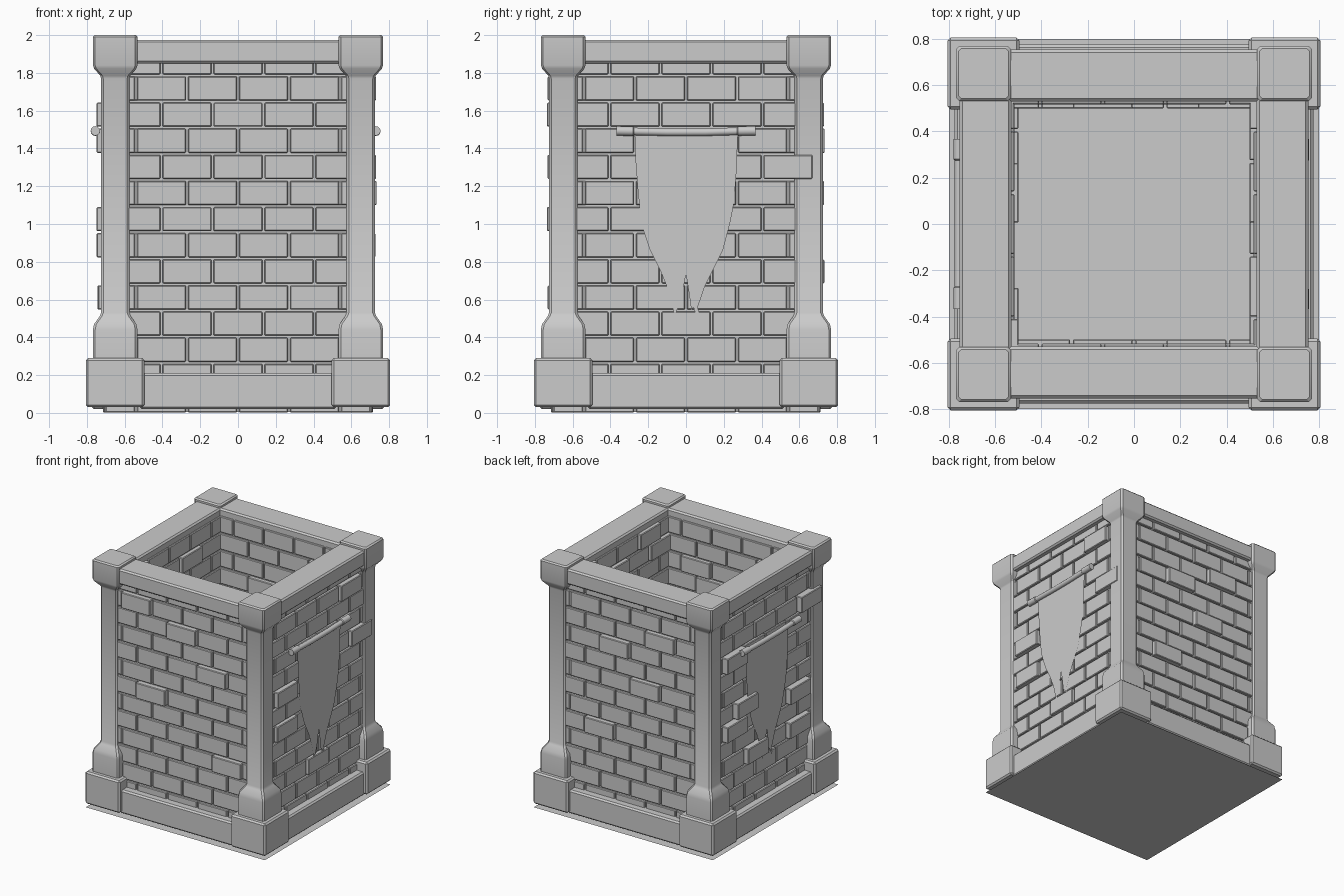
import bpy, bmesh, math, random
from mathutils import Matrix, Vector

if "Cube" in bpy.data.objects:
    bpy.data.objects.remove(bpy.data.objects["Cube"])

random.seed(4)


def finish(bm, name, bevel=0.0, smooth=None):
    bmesh.ops.recalc_face_normals(bm, faces=bm.faces)
    me = bpy.data.meshes.new(name)
    bm.to_mesh(me)
    bm.free()
    ob = bpy.data.objects.new(name, me)
    bpy.context.collection.objects.link(ob)
    if bevel:
        m = ob.modifiers.new("bevel", 'BEVEL')
        m.width, m.segments, m.limit_method = bevel, 1, 'ANGLE'
    if smooth:
        bpy.context.view_layer.objects.active = ob
        ob.select_set(True)
        bpy.ops.object.shade_smooth_by_angle(angle=smooth)
        ob.select_set(False)
    return ob


def add_box(bm, lo, hi):
    lo, hi = Vector(lo), Vector(hi)
    mat = Matrix.Translation((lo + hi) / 2) @ Matrix.Diagonal((*(hi - lo), 1))
    bmesh.ops.create_cube(bm, size=1, matrix=mat)


def box(name, lo, hi, bevel=0.0):
    bm = bmesh.new()
    add_box(bm, lo, hi)
    return finish(bm, name, bevel)


def turn(ob, angle):
    ob.rotation_euler.z = angle


# Thin ground slab, also the interior floor
bm = bmesh.new()
bmesh.ops.create_grid(bm, x_segments=1, y_segments=1, size=0.8)
finish(bm, "floor_sheet")

# Corner posts: chamfered square section swept through a flared profile
POST = [(0.28, .118), (0.44, .118), (0.47, .112), (0.512, .082), (0.53, .075),
        (1.77, .075), (1.785, .079), (1.823, .112), (1.84, .118),
        (1.99, .118), (2.0, .108)]


def corner_post(name, x, y):
    bm = bmesh.new()
    rings = []
    for z, h in POST:
        c = h - 0.012
        pts = [(h, -c), (h, c), (c, h), (-c, h), (-h, c), (-h, -c), (-c, -h), (c, -h)]
        rings.append([bm.verts.new((x + a, y + b, z)) for a, b in pts])
    for r0, r1 in zip(rings, rings[1:]):
        for i in range(8):
            j = (i + 1) % 8
            bm.faces.new((r0[i], r0[j], r1[j], r1[i]))
    bm.faces.new(rings[0])
    bm.faces.new(rings[-1])
    finish(bm, name, smooth=math.radians(30))


for sx, nx in ((-1, "left"), (1, "right")):
    for sy, ny in ((-1, "front"), (1, "back")):
        x, y = sx * .65, sy * .65
        corner_post(f"post_{ny}_{nx}", x, y)
        box(f"base_block_{ny}_{nx}", (x - .155, y - .155, .03), (x + .155, y + .155, .29), .012)

# Brick pattern constants: row height, brick length, visible joint
ROW, LEN, GAP = 0.1383, 0.27, 0.011

# Bricks standing proud of each wall: (row, position along the wall): amount
PROUD = {
    "front": {(12, -.405): .022, (11, 0): .022, (9, .27): .022, (7, -.27): .022,
              (4, .405): .022},
    "right": {(12, .405): .02, (9, .54): .02, (8, -.405): .02, (6, -.405): .015, (3, 0): .01},
    "back": {(11, .27): .02, (10, -.135): .02, (8, .135): .02, (5, -.27): .02},
    "left": {(11, .54): .035, (10, -.405): .035, (7, -.27): .035, (6, .405): .035,
             (6, -.405): .035, (4, -.135): .03, (4, .405): .03},
}

# Four walls, each modelled facing -y and turned into place
for n, side in enumerate(("front", "right", "back", "left")):
    angle = n * math.pi / 2
    turn(box(f"mortar_{side}", (-.69, -.692, .005), (.69, -.532, 1.9)), angle)

    bm = bmesh.new()
    for k in range(14):
        z0 = k * ROW - .006
        first = -2.5 if k % 2 == 0 else -2
        for i in range(6 if k % 2 == 0 else 5):
            c = round((first + i) * LEN, 3)
            out = .712 + random.uniform(-.002, .003)
            inn = .517 - random.choice((0, 0, 0, 0, .018))
            for (row, pos), amount in PROUD[side].items():
                if row == k and abs(pos - c) < .01:
                    out += amount
            a = max(c - LEN / 2 + GAP / 2, -.70)
            b = min(c + LEN / 2 - GAP / 2, .70)
            if abs(c) > .6:
                out, inn = .708, .525
            add_box(bm, (a, -out, max(z0, .002)), (b, -inn, z0 + ROW - GAP))
    turn(finish(bm, f"bricks_{side}", .005), angle)

    # Beams along the bottom and top of the wall
    turn(box(f"base_beam_{side}", (-.52, -.775, .02), (.52, -.535, .21), .012), angle)
    turn(box(f"top_beam_{side}", (-.56, -.753, 1.85), (.56, -.53, 1.975), .012), angle)

# Banner outline: y across, z up, with ragged forked tail
CLOTH = [(-.272, 1.485), (-.268, 1.35), (-.255, 1.18), (-.237, 1.0), (-.19, .86),
         (-.13, .74), (-.09, .64), (-.06, .515), (-.025, .60), (0, .735), (.015, .64),
         (.028, .545), (.04, .56), (.055, .51), (.07, .525), (.062, .56), (.10, .67),
         (.145, .76), (.195, .86), (.232, 1.0), (.25, 1.09), (.265, 1.24), (.275, 1.485)]

# Banner rod: stations along y with height and radius, slightly sagging
ROD = [(-.368, 1.493, .025), (-.28, 1.491, .025), (-.275, 1.49, .02), (-.1, 1.486, .02),
       (.1, 1.486, .02), (.27, 1.491, .02), (.275, 1.492, .025), (.368, 1.493, .025)]

for side, angle, rod_x in (("right", 0, .73), ("left", math.pi, .755)):
    bm = bmesh.new()
    bm.faces.new([bm.verts.new((.722, y, z)) for y, z in CLOTH])
    turn(finish(bm, f"banner_cloth_{side}"), angle)

    bm = bmesh.new()
    rings = [[bm.verts.new((rod_x + r * math.cos(t * math.pi / 6), y,
                            z + r * math.sin(t * math.pi / 6))) for t in range(12)]
             for y, z, r in ROD]
    for r0, r1 in zip(rings, rings[1:]):
        for i in range(12):
            j = (i + 1) % 12
            bm.faces.new((r0[i], r0[j], r1[j], r1[i]))
    bm.faces.new(rings[0])
    bm.faces.new(rings[-1])
    turn(finish(bm, f"banner_rod_{side}", smooth=math.radians(35)), angle)
